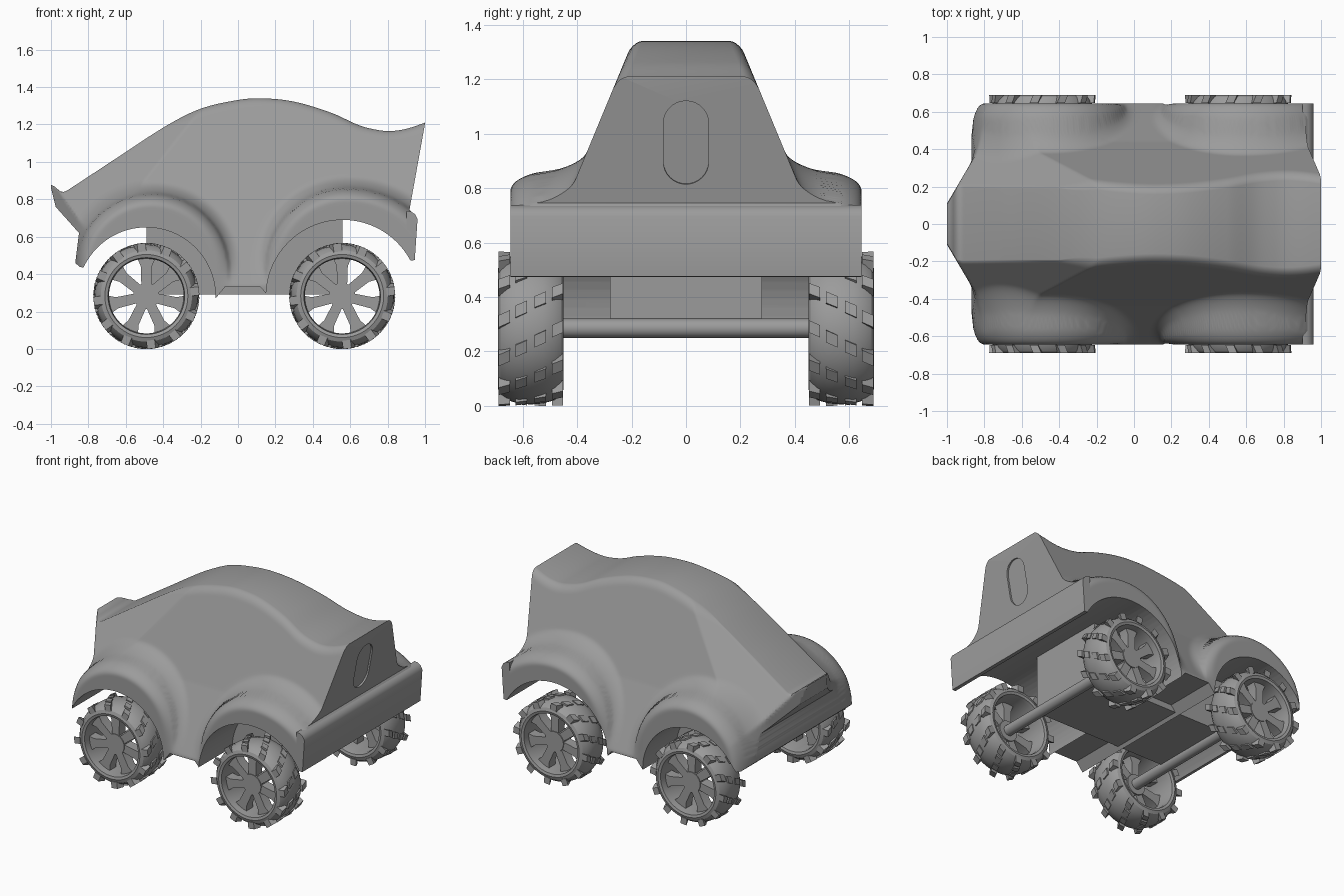
import bpy, bmesh
from math import sin, cos, pi, radians, hypot, atan2, sqrt
from mathutils import Matrix, Vector

if "Cube" in bpy.data.objects:
    bpy.data.objects.remove(bpy.data.objects["Cube"])

GREY = bpy.data.materials.new("grey")
GREY.diffuse_color = (.33, .33, .33, 1)
GREY.use_nodes = True
GREY.node_tree.nodes["Principled BSDF"].inputs["Base Color"].default_value = GREY.diffuse_color


def make(name, bm, angle=30):
    bmesh.ops.recalc_face_normals(bm, faces=bm.faces)
    me = bpy.data.meshes.new(name)
    bm.to_mesh(me)
    bm.free()
    me.materials.append(GREY)
    ob = bpy.data.objects.new(name, me)
    bpy.context.collection.objects.link(ob)
    smooth(ob, angle)
    return ob


def smooth(ob, angle=30):
    bpy.ops.object.select_all(action='DESELECT')
    ob.select_set(True)
    bpy.context.view_layer.objects.active = ob
    bpy.ops.object.shade_smooth_by_angle(angle=radians(angle))


def boolean(ob, bm, operation):
    cutter = make("cutter", bm)
    cutter.hide_render = True
    mod = ob.modifiers.new("cut", 'BOOLEAN')
    mod.operation, mod.solver, mod.object = operation, 'EXACT', cutter
    bpy.context.view_layer.objects.active = ob
    bpy.ops.object.modifier_apply(modifier=mod.name)
    bpy.data.objects.remove(cutter)


def bridge(bm, a, b):
    for i in range(len(a)):
        j = (i + 1) % len(a)
        bm.faces.new((a[i], a[j], b[j], b[i]))


def prism(bm, pts, y0, y1):
    """Extrude an xz outline along y."""
    a = [bm.verts.new((x, y0, z)) for x, z in pts]
    b = [bm.verts.new((x, y1, z)) for x, z in pts]
    bridge(bm, a, b)
    bm.faces.new(a)
    bm.faces.new(b)


def box(bm, size, mat):
    bmesh.ops.create_cube(bm, size=1, matrix=mat @ Matrix.Diagonal((*size, 1)))


def arc(cx, cz, r, a0, a1, n):
    return [(cx + r * cos(radians(a0 + (a1 - a0) * i / n)),
             cz + r * sin(radians(a0 + (a1 - a0) * i / n))) for i in range(n + 1)]


# Roof line (x, z), evaluated as a smooth curve
ROOF = [(-1.06, .90), (-.98, .868), (-.955, .846), (-.93, .84), (-.9, .856), (-.65, 1.02),
        (-.38, 1.195), (-.2, 1.284), (0, 1.331), (.13, 1.34), (.3, 1.322), (.5, 1.262),
        (.65, 1.195), (.75, 1.17), (.82, 1.165), (.9, 1.177), (1.0, 1.21), (1.06, 1.235)]


def clamp(v):
    return max(0, min(1, v))


def roof(x):
    n = len(ROOF)
    i = max(k for k in range(n - 1) if ROOF[k][0] <= x)

    def slope(k):
        a, b = ROOF[max(k - 1, 0)], ROOF[min(k + 1, n - 1)]
        return (b[1] - a[1]) / (b[0] - a[0])
    (x0, z0), (x1, z1) = ROOF[i], ROOF[i + 1]
    h = x1 - x0
    t = (x - x0) / h
    return ((2*t**3 - 3*t*t + 1) * z0 + (t**3 - 2*t*t + t) * h * slope(i)
            + (3*t*t - 2*t**3) * z1 + (t**3 - t*t) * h * slope(i + 1))


def half_width(x, z):
    """Sloping cabin side, hood facet and nose taper, with fender bulges."""
    y = min(.645, .195 + .415 * (1.34 - z) + .035 * clamp((.75 - z) / .4))
    if x < -.2:
        y = min(y, .2 + .83 * max(0, 1.19 + .635 * (x + .38) - z))
    y = min(y, max(.1, .11 + 1.7 * (x + 1)))
    for cx, cz, r in ((-.46, .42, .42), (.58, .43, .44)):
        dx = (x - cx) * (.86 if x > .58 else 1)
        t = clamp((r + .065 - hypot(dx, max(0, z - cz))) / .15)
        s = t**3 * (t * (6 * t - 15) + 10)
        c = .5 - .5 * sqrt(1 - 4*t*t) if t < .5 else .5 + .5 * sqrt(1 - 4 * (1 - t)**2)
        y += max(0, .645 - y) * (.3 * s + .7 * c)
    return y


# Body: lofted skin trimmed by the side outline with wheel arches
bm = bmesh.new()
NX, NZ = 190, 110
prev = None
for i in range(NX + 1):
    x = -1.02 + 2.04 * i / NX
    top = roof(x)
    rho = .012 + .033 * clamp((x + .4) / .2)
    side = []
    for k in range(NZ):
        z = .2 + (top - rho - .2) * k / NZ
        side.append((half_width(x, z), z))
    for k in range(6):
        a = k / 5 * pi / 2
        z = top - rho + rho * sin(a)
        side.append((half_width(x, z) - rho * .8 * (1 - cos(a)), z))
    ring = [bm.verts.new((x, y, z)) for y, z in side]
    ring += [bm.verts.new((x, -y, z)) for y, z in reversed(side)]
    if prev:
        bridge(bm, prev, ring)
    else:
        bm.faces.new(ring)
    prev = ring
bm.faces.new(prev)
body = make("body", bm)

outline = [(-1, 1.5), (-1, .86), (-.975, .76), (-.85, .62), (-.87, .46), (-.845, .437)]
outline += arc(-.49, .28, .37, 155, 0, 32)
outline += [(-.12, .27), (-.07, .331), (.12, .331), (.15, .297)]
outline += arc(.56, .28, .41, 178, 28, 32)
outline += [(.945, .475), (.957, .70), (.917, .745), (1, 1.205), (1, 1.5)]
bm = bmesh.new()
prism(bm, outline, -.8, .8)
boolean(body, bm, 'INTERSECT')

# Oval recess in the slanted back
bm = bmesh.new()
oval = arc(0, .0725, .083, 0, 180, 16) + arc(0, -.0725, .083, 180, 360, 16)
loops = [[bm.verts.new((d, y, z)) for y, z in oval] for d in (-.012, .05)]
bridge(bm, *loops)
for lp in loops:
    bm.faces.new(lp)
bm.transform(Matrix.Translation((.957, 0, .967)) @ Matrix.Rotation(atan2(.083, .46), 4, 'Y'))
boolean(body, bm, 'DIFFERENCE')
smooth(body, 48)

# Rear bumper
bm = bmesh.new()
prism(bm, [(.9, .738), (.925, .735), (.947, .72), (.96, .695), (.945, .475), (.925, .49), (.9, .53)],
      -.645, .645)
make("rear_bumper", bm, 45)

# Chassis box between the axles
bm = bmesh.new()
box(bm, (1.05, .56, .46), Matrix.Translation((.035, 0, .52)))
make("chassis", bm)

# Wheel parts, built with the outer face towards +y
TYRE = [(.205, -.115), (.222, -.12), (.244, -.112), (.262, -.088), (.274, -.045), (.278, 0),
        (.274, .045), (.262, .088), (.244, .112), (.222, .12), (.205, .115), (.2, .07), (.2, -.09)]


def tyre():
    bm = bmesh.new()
    n = 56
    rings = [[bm.verts.new((r * cos(2 * pi * i / n), y, r * sin(2 * pi * i / n)))
              for r, y in TYRE] for i in range(n)]
    for i in range(n):
        bridge(bm, rings[i], rings[(i + 1) % n])
    # Staggered, skewed tread lugs reaching one common radius
    for c, y in enumerate((-.098, -.035, .035, .098)):
        for k in range(12):
            a = Matrix.Rotation(2 * pi * (k + .25 * c) / 12, 4, 'Y')
            shear = Matrix.Identity(4)
            shear[0][1] = .45
            box(bm, (.045, .042, .045), a @ Matrix.Translation((0, y, .26)) @ shear)
    return bm


def spokes():
    bm = bmesh.new()
    prism(bm, arc(0, 0, .07, 0, 345, 23), -.01, .075)
    for k in range(7):
        a = -pi / 2 + 2 * pi * (k + .5) / 7
        u, v = Vector((cos(a), sin(a))), Vector((-sin(a), cos(a)))
        pts = [u * r + v * w for r, w in ((.04, -.026), (.16, -.03), (.206, -.05),
                                          (.206, .05), (.16, .03), (.04, .026))]
        prism(bm, pts, 0, .07)
    return bm


for pos, cx in (("left", -.49), ("right", .557)):
    for end, s in (("front", -1), ("back", 1)):
        place = Matrix.Translation((cx, s * .57, .283)) @ Matrix.Diagonal((1, s, 1, 1))
        for part, build in (("tyre", tyre), ("spokes", spokes)):
            bm = build()
            bm.transform(place)
            make(f"{end}_{pos}_{part}", bm)
    bm = bmesh.new()
    prism(bm, arc(cx, .285, .036, 0, 345, 23), -.58, .58)
    make(f"{pos}_axle", bm)
